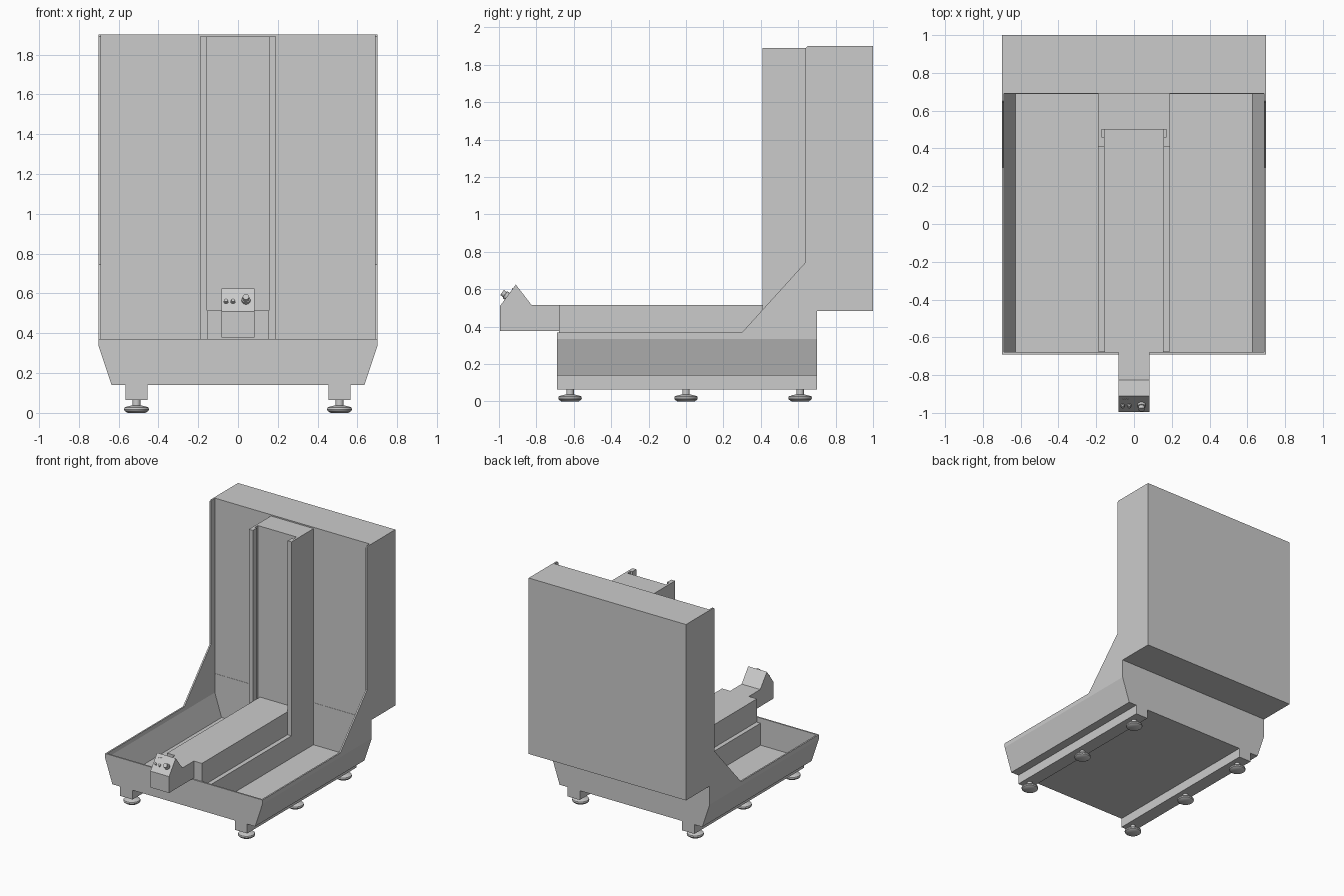
import bpy, bmesh, math
from mathutils import Vector, Matrix

if "Cube" in bpy.data.objects:
    bpy.data.objects.remove(bpy.data.objects["Cube"])


def finish(name, bm, smooth=False):
    bmesh.ops.remove_doubles(bm, verts=bm.verts, dist=1e-5)
    bmesh.ops.recalc_face_normals(bm, faces=bm.faces)
    me = bpy.data.meshes.new(name)
    bm.to_mesh(me)
    bm.free()
    ob = bpy.data.objects.new(name, me)
    bpy.context.collection.objects.link(ob)
    if smooth:
        bpy.ops.object.select_all(action='DESELECT')
        ob.select_set(True)
        bpy.context.view_layer.objects.active = ob
        bpy.ops.object.shade_smooth_by_angle(angle=math.radians(35))
    return ob


def extrude(name, pts, axis, a, b):
    """Closed 2D profile swept from a to b along an axis."""
    place = {'x': lambda p, t: (t, p[0], p[1]),
             'y': lambda p, t: (p[0], t, p[1]),
             'z': lambda p, t: (p[0], p[1], t)}[axis]
    bm = bmesh.new()
    face = bm.faces.new([bm.verts.new(place(p, a)) for p in pts])
    new = bmesh.ops.extrude_face_region(bm, geom=[face])['geom']
    shift = Vector(place((0, 0), b - a))
    bmesh.ops.translate(bm, vec=shift, verts=[v for v in new if isinstance(v, bmesh.types.BMVert)])
    return finish(name, bm)


def box(name, x0, x1, y0, y1, z0, z1):
    return extrude(name, [(x0, y0), (x1, y0), (x1, y1), (x0, y1)], 'z', z0, z1)


def lathe(name, prof, matrix, n=32):
    """Profile of (radius, height) spun round local z."""
    bm = bmesh.new()
    vs = [bm.verts.new((r, 0, h)) for r, h in prof]
    es = [bm.edges.new(e) for e in zip(vs, vs[1:])]
    bmesh.ops.spin(bm, geom=vs + es, axis=(0, 0, 1), cent=(0, 0, 0),
                   steps=n, angle=2 * math.pi, use_duplicate=False)
    bm.transform(matrix)
    return finish(name, bm, True)


def mirrored(right):
    return right + [(-x, y) for x, y in reversed(right)]


# Drip tray: folded sheet trough with end plates
extrude('tray_shell', mirrored([(0.635, 0.14), (0.7, 0.335), (0.7, 0.37), (0.688, 0.37),
                                (0.688, 0.337), (0.628, 0.152)]), 'y', -0.68, 0.69)
extrude('tray_front_plate', mirrored([(0.635, 0.14), (0.7, 0.335), (0.7, 0.37)]), 'y', -0.69, -0.678)
extrude('tray_back_plate', mirrored([(0.635, 0.14), (0.7, 0.335), (0.7, 0.49)]), 'y', 0.688, 0.70)

# Rear cabinet and its side guards
box('rear_cabinet', -0.7, 0.7, 0.69, 1.0, 0.485, 1.9)
guard = [(0.30, 0.37), (0.64, 0.745), (0.64, 1.89), (0.65, 1.9), (0.695, 1.9), (0.695, 0.37)]
for side, s in (('left', -1), ('right', 1)):
    extrude(side + '_side_guard', guard, 'x', s * 0.688, s * 0.7)

# Vertical column with undercut guide channel
extrude('guide_column', mirrored([(0.19, 0.692), (0.19, 0.41), (0.155, 0.41), (0.155, 0.46),
                                  (0.172, 0.46), (0.172, 0.50)]), 'z', 0.15, 1.89)

# Horizontal bed with wider foot, and control arm
box('bed_beam', -0.155, 0.155, -0.68, 0.505, 0.15, 0.515)
box('bed_foot', -0.19, 0.19, -0.675, 0.42, 0.15, 0.33)
extrude('control_console', [(-0.995, 0.378), (-0.995, 0.51), (-0.91, 0.625), (-0.825, 0.515),
                            (-0.67, 0.515), (-0.67, 0.378)], 'x', -0.083, 0.083)

# Controls on the slanted face
up = Vector((0, 0.085, 0.115)).normalized()
out = Vector((0, -up.z, up.y))


def on_panel(x, t):
    p = Vector((x, -0.995 + 0.085 * t, 0.51 + 0.115 * t))
    return Matrix.Translation(p) @ Matrix((Vector((1, 0, 0)), up, out)).transposed().to_4x4()


def button(name, x, t, r, h):
    lathe(name, [(0, -0.002), (r, -0.002), (r, h * 0.4), (r * 0.75, h * 0.45),
                 (r * 0.75, h), (0, h)], on_panel(x, t), 20)


button('push_button_a', -0.06, 0.42, 0.012, 0.014)
button('push_button_b', -0.025, 0.42, 0.012, 0.014)
button('rotary_knob', 0.04, 0.46, 0.022, 0.034)
for i, x in enumerate((-0.058, -0.046, -0.034)):
    lamp = box('indicator_%d' % (i + 1), -0.004, 0.004, -0.004, 0.004, -0.002, 0.003)
    lamp.data.transform(on_panel(x, 0.8))

# Support rails and levelling feet
foot = [(0, 0.004), (0.045, 0.004), (0.06, 0.01), (0.063, 0.018), (0.06, 0.028),
        (0.03, 0.036), (0.02, 0.038), (0.02, 0.07), (0, 0.07)]
foot = [(r, 0 if h == 0.004 else h) for r, h in foot]
for side, s in (('left', -1), ('right', 1)):
    box(side + '_base_rail', s * 0.51 - 0.055, s * 0.51 + 0.055, -0.69, 0.70, 0.065, 0.141)
    for where, y in (('front', -0.62), ('middle', 0.0), ('back', 0.61)):
        lathe('%s_%s_foot' % (side, where), foot, Matrix.Translation((s * 0.51, y, 0)))
